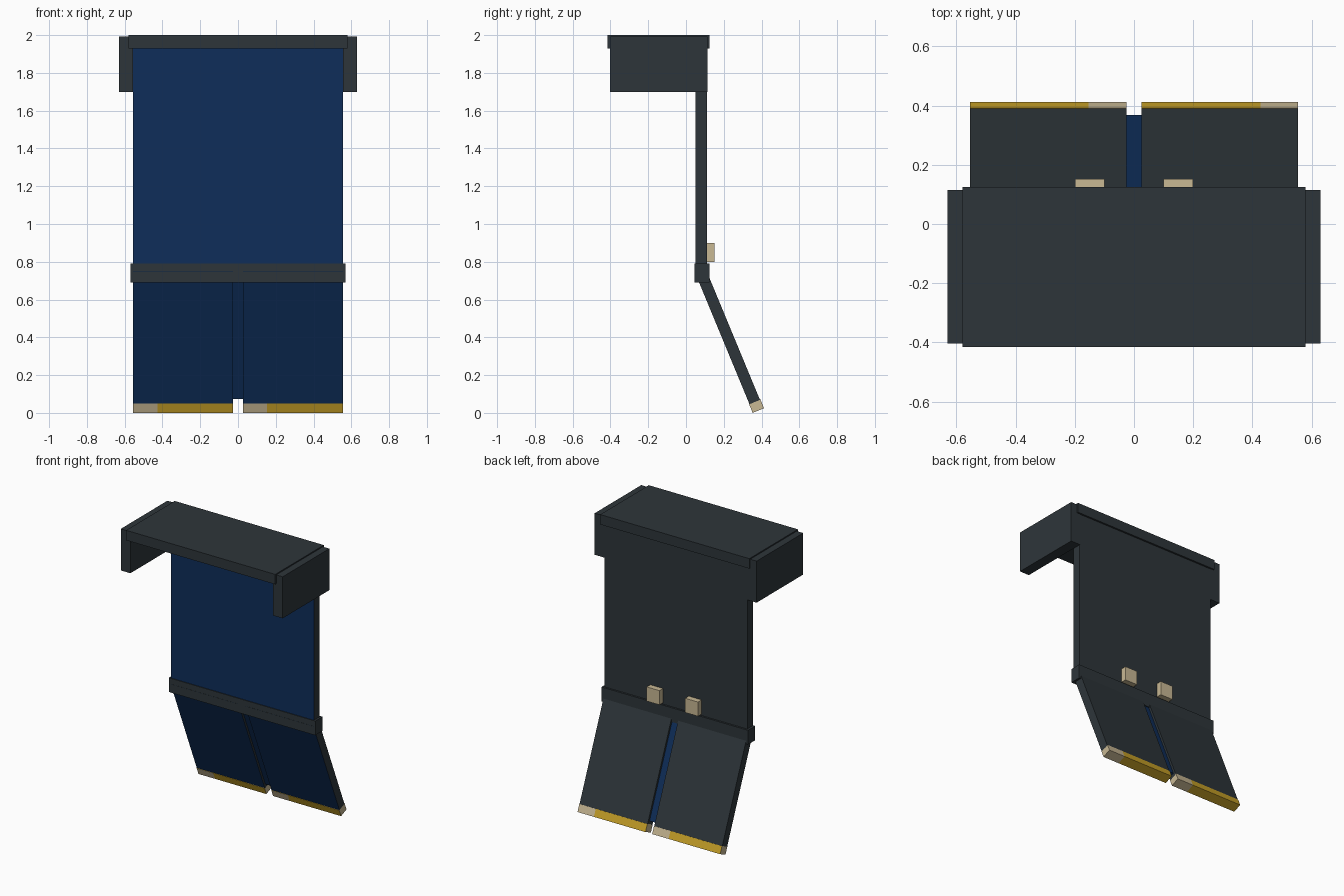
import bpy, bmesh, math
from mathutils import Matrix, Vector

cube = bpy.data.objects.get("Cube")
if cube:
    bpy.data.objects.remove(cube, do_unlink=True)


def make_material(name, rgb):
    mat = bpy.data.materials.new(name)
    mat.use_nodes = True
    mat.diffuse_color = (*rgb, 1)
    mat.node_tree.nodes["Principled BSDF"].inputs["Base Color"].default_value = (*rgb, 1)
    return mat


slate = make_material("slate cloth", (0.027, 0.036, 0.042))
blue = make_material("blue lining", (0.0044, 0.027, 0.102))
gold = make_material("gold trim", (0.584, 0.361, 0.021))
cream = make_material("cream", (0.578, 0.479, 0.296))


def box(name, x, y, z, mats, rule=None, cuts=(), matrix=None):
    """Box between (low, high) pairs; rule(normal, centre) picks the material slot."""
    bm = bmesh.new()
    bmesh.ops.create_cube(bm, size=1)
    for v in bm.verts:
        v.co = Vector(a[0] if c < 0 else a[1] for a, c in zip((x, y, z), v.co))
    for cut in cuts:
        geom = bm.verts[:] + bm.edges[:] + bm.faces[:]
        bmesh.ops.bisect_plane(bm, geom=geom, plane_co=(cut, 0, 0), plane_no=(1, 0, 0))
    bm.normal_update()
    if rule:
        for f in bm.faces:
            f.material_index = rule(f.normal, f.calc_center_median())
    if matrix:
        bm.transform(matrix)
    mesh = bpy.data.meshes.new(name)
    bm.to_mesh(mesh)
    bm.free()
    for m in mats:
        mesh.materials.append(m)
    obj = bpy.data.objects.new(name, mesh)
    bpy.context.collection.objects.link(obj)
    return obj


def lined(normal, centre):
    return 1 if normal.y < -0.9 else 0


# Shoulder cape and belt
box("shoulder_cape", (-0.58, 0.58), (-0.415, 0.125), (1.93, 2.0), [slate])
box("belt", (-0.57, 0.57), (0.045, 0.125), (0.69, 0.79), [slate])

# Lower flaps hang from the belt and swing backwards
tilt = Matrix.Translation((0, 0.0445, 0.75)) @ Matrix.Rotation(math.radians(22.5), 4, "X")
box("tail_gap_lining", (-0.026, 0.026), (0.015, 0.045), (-0.737, -0.02), [blue], matrix=tilt)

for side, s in (("left", 1), ("right", -1)):
    def span(a, b):
        return tuple(sorted((s * a, s * b)))

    box(side + "_sleeve_flap", span(0.555, 0.63), (-0.403, 0.115), (1.70, 1.992), [slate])
    box(side + "_back_panel", span(0, 0.555), (0.05, 0.112), (0.70, 1.95), [slate, blue], lined)
    box(side + "_back_button", span(0.10, 0.20), (0.11, 0.152), (0.80, 0.90), [cream])
    box(side + "_tail", span(0.026, 0.555), (0, 0.06), (-0.762, 0), [slate, blue], lined,
        matrix=tilt)

    # Hem: cream end patch on opposite ends of the front and back
    low, high = span(0.026, 0.555)

    def hem_rule(normal, centre):
        if abs(normal.x) > 0.9:
            return 1
        if normal.y < -0.9:
            return int(centre.x < low + 0.128)
        return int(centre.x > high - 0.128)

    box(side + "_hem", (low, high), (-0.002, 0.063), (-0.811, -0.758), [gold, cream],
        hem_rule, (low + 0.128, high - 0.128), tilt)
